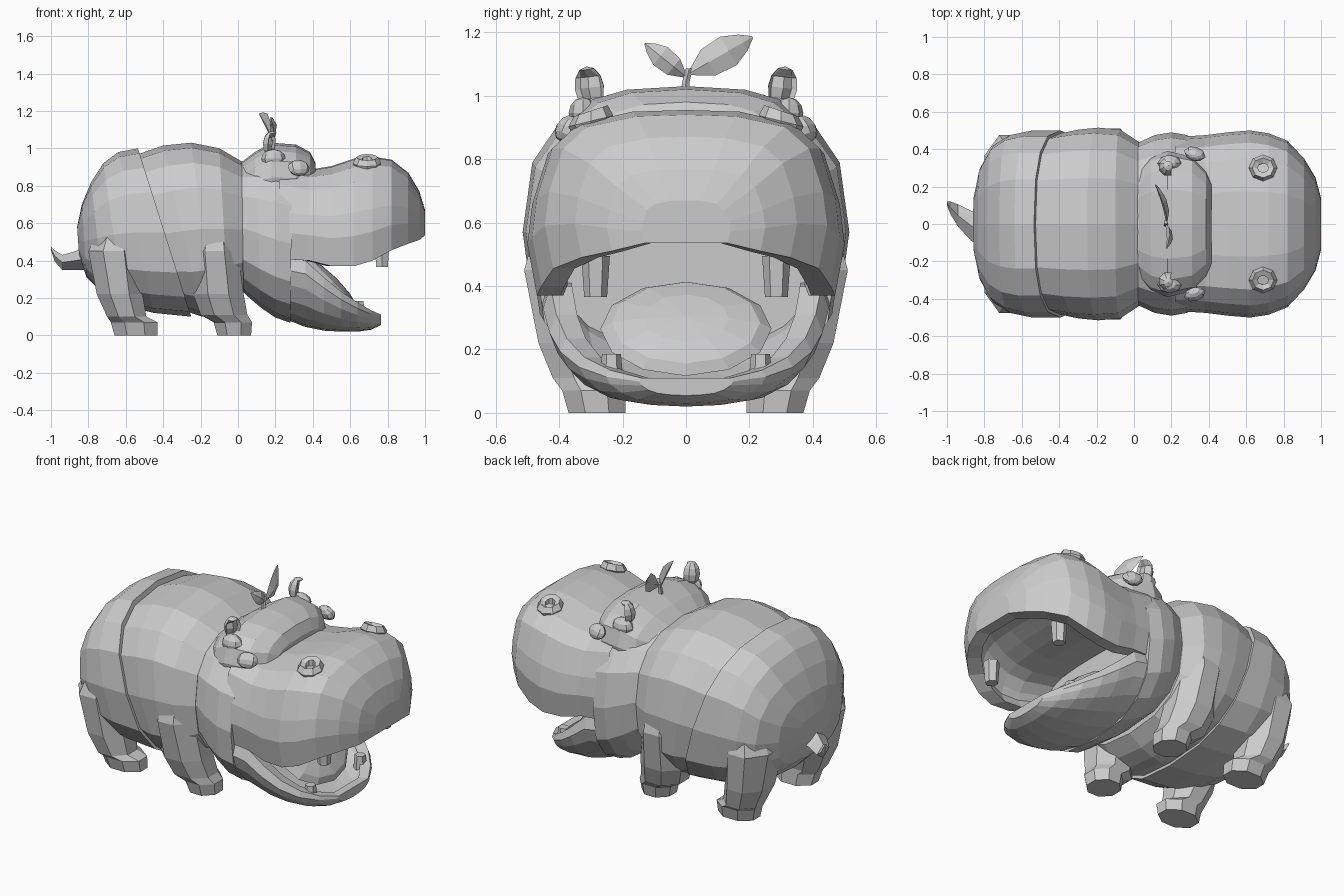
import bpy, bmesh, math
from mathutils import Vector, Matrix, Euler

if "Cube" in bpy.data.objects:
    bpy.data.objects.remove(bpy.data.objects["Cube"])


def finish(name, bm):
    bmesh.ops.recalc_face_normals(bm, faces=bm.faces)
    me = bpy.data.meshes.new(name)
    bm.to_mesh(me)
    bm.free()
    ob = bpy.data.objects.new(name, me)
    bpy.context.collection.objects.link(ob)
    return ob


def skin(name, rings):
    """Join closed rings of points and cap both ends."""
    bm = bmesh.new()
    vs = [[bm.verts.new(p) for p in r] for r in rings]
    n = len(vs[0])
    for a, b in zip(vs, vs[1:]):
        for i in range(n):
            j = (i + 1) % n
            bm.faces.new((a[i], a[j], b[j], b[i]))
    bm.faces.new(vs[0])
    bm.faces.new(vs[-1])
    return finish(name, bm)


def spow(v, p):
    return math.copysign(abs(v) ** p, v)


def barrel(name, sections, n=16, p=0.77):
    """Tilted rounded sections: x_top, z_top, x_bottom, z_bottom, half width."""
    rings = []
    for xt, zt, xb, zb, w in sections:
        ring = []
        for i in range(n):
            t = 2 * math.pi * i / n
            s = (spow(math.sin(t), p) + 1) / 2
            ring.append((xb + (xt - xb) * s, w * spow(math.cos(t), p), zb + (zt - zb) * s))
        rings.append(ring)
    return skin(name, rings)


def arch(half):
    return half + [(0, 1)] + [(-y, z) for y, z in reversed(half)]


MUZZLE = arch([(.94, 0), (1, .28), (.97, .5), (.87, .78), (.7, .92), (.35, .99)])
JAW = arch([(.94, 0), (.99, .2), (.93, .43), (.8, .68), (.6, .87), (.3, .97)])


def lip_shell(name, profile, sections, depth):
    """Hollow half of the mouth: x, z_crown, z_lip, half width."""
    bm = bmesh.new()
    x0 = sections[0][0]
    outer, inner = [], []
    for x, zc, zl, w in sections:
        outer.append([bm.verts.new((x, y * w, zl + (zc - zl) * z)) for y, z in profile])
        xi = x0 + (x - x0) * 0.91
        inner.append([bm.verts.new((xi, y * w * .84, zl + (zc - zl) * z * depth)) for y, z in profile])
    for part in (outer, inner):
        for a, b in zip(part, part[1:]):
            for i in range(len(profile) - 1):
                bm.faces.new((a[i], a[i + 1], b[i + 1], b[i]))
        bm.faces.new(part[-1])
    for k in range(len(sections) - 1):
        for e in (0, -1):
            bm.faces.new((outer[k][e], outer[k + 1][e], inner[k + 1][e], inner[k][e]))
    bm.faces.new((outer[-1][0], outer[-1][-1], inner[-1][-1], inner[-1][0]))
    return finish(name, bm)


def blob(name, loc, scale, rot=(0, 0, 0), seg=10, rows=6, cup=0):
    """Low-poly ellipsoid; cup dents the +x side."""
    bm = bmesh.new()
    bmesh.ops.create_uvsphere(bm, u_segments=seg, v_segments=rows, radius=1)
    for v in bm.verts:
        if cup and v.co.x > 0.6:
            v.co.x -= cup
    bm.transform(Matrix.LocRotScale(Vector(loc), Euler(rot), Vector(scale)))
    return finish(name, bm)


def leg(name, side, sections):
    """Stacked eight-sided sections: z, x0, x1, y0, y1."""
    rings = []
    for z, x0, x1, y0, y1 in sections:
        k = 0.5 / math.cos(math.pi / 8)
        rings.append([((x0 + x1) / 2 + (x1 - x0) * k * math.cos(t),
                       side * ((y0 + y1) / 2 + (y1 - y0) * k * math.sin(t)), z)
                      for t in [math.pi * (2 * i + 1) / 8 for i in range(8)]])
    return skin(name, rings)


def tooth(name, loc, r1, r2, depth):
    bm = bmesh.new()
    bmesh.ops.create_cone(bm, cap_ends=True, segments=6, radius1=r1, radius2=r2, depth=depth,
                          matrix=Matrix.Translation(loc))
    return finish(name, bm)


def leaf(name, base, tip, width):
    base, tip = Vector(base), Vector(tip)
    d = tip - base
    across = Vector((0, -d.z, d.y)).normalized()
    rings = []
    for t, w in ((0, .12), (.3, .9), (.62, 1), (.85, .55), (1, .06)):
        c = base + d * t + Vector((.02 * math.sin(math.pi * t), 0, 0))
        a = across * width * w
        th = Vector((.014 * w + .002, 0, 0))
        rings.append([c + a, c + th, c - a, c - th])
    return skin(name, rings)


# Body in two overlapping halves with a slanted seam
barrel("rear_body", [(-.535, 1.0, -.25, .10, .50), (-.64, .98, -.45, .12, .50),
                     (-.72, .92, -.61, .16, .475), (-.785, .82, -.72, .22, .42),
                     (-.835, .70, -.81, .31, .30), (-.86, .58, -.85, .43, .15)])
barrel("front_body", [(-.56, .96, -.28, .13, .48), (-.53, .97, -.25, .12, .485),
                      (-.40, 1.015, -.19, .10, .505), (-.25, 1.03, -.13, .11, .515),
                      (-.10, 1.0, -.05, .14, .505), (.02, .93, .03, .20, .44)])

# Head, crown and the two halves of the open mouth
barrel("head", [(-.02, .91, .02, .24, .43), (.02, .93, .05, .21, .44),
                (.10, .94, .12, .15, .475), (.20, .93, .20, .095, .49),
                (.29, .91, .28, .068, .475)])
barrel("crown", [(.01, .92, .01, .66, .28), (.09, .98, .09, .66, .36), (.18, 1.03, .18, .66, .39),
                 (.31, 1.02, .31, .66, .36), (.385, .98, .385, .72, .28),
                 (.415, .92, .415, .78, .22)])
lip_shell("upper_muzzle", MUZZLE, [(.22, .92, .41, .465), (.38, .885, .40, .475), (.50, .905, .37, .49),
                                   (.62, .945, .37, .50), (.72, .955, .40, .485), (.82, .94, .455, .445),
                                   (.91, .87, .49, .35), (.97, .77, .51, .25), (1.0, .67, .535, .14)], .36)
lip_shell("lower_jaw", JAW, [(.22, .10, .42, .46), (.36, .045, .40, .455), (.46, .025, .31, .435),
                             (.55, .02, .235, .40), (.64, .02, .175, .34), (.71, .03, .135, .255),
                             (.765, .055, .11, .15)], .6)
blob("tongue", (.49, 0, .265), (.21, .27, .055), (0, math.radians(45), 0), 12)

FRONT = [(0, -.11, .07, .19, .37), (.07, -.13, .075, .19, .39), (.11, -.20, .05, .19, .42),
         (.22, -.24, .03, .20, .465), (.45, -.25, 0, .20, .51), (.60, -.20, -.04, .20, .47)]
HIND = [(0, -.66, -.43, .19, .36), (.07, -.68, -.43, .19, .38), (.10, -.70, -.49, .19, .41),
        (.22, -.755, -.51, .15, .445), (.45, -.80, -.53, .10, .475), (.62, -.72, -.57, .10, .42)]

# Paired parts
for side, tag in ((1, "left"), (-1, "right")):
    leg("front_leg_" + tag, side, FRONT)
    leg("hind_leg_" + tag, side, HIND)
    blob("ear_" + tag, (.18, side * .305, 1.025), (.05, .05, .068), (-side * .1, .1, side * .4),
         8, 6, cup=.9)
    blob("ear_base_" + tag, (.19, side * .325, .945), (.065, .045, .05), seg=8)
    blob("eye_" + tag, (.325, side * .375, .895), (.06, .035, .045), (side * .5, 0, -side * .3), 8)
    tooth("upper_tooth_" + tag, (.77, side * .285, .43), .036, .045, .13)
    tooth("lower_tooth_" + tag, (.645, side * .235, .14), .038, .03, .09)
    # Nostril rim swept around a small circle
    bm = bmesh.new()
    grid = [[bm.verts.new(((.05 + .026 * math.cos(b)) * math.cos(a) + .69,
                           (.045 + .026 * math.cos(b)) * math.sin(a) + side * .30,
                           .92 + .034 * math.sin(b) - side * .35 * .05 * math.sin(a)))
             for b in [math.tau * j / 5 for j in range(5)]]
            for a in [math.tau * i / 8 for i in range(8)]]
    for i in range(8):
        for j in range(5):
            k, m = (i + 1) % 8, (j + 1) % 5
            bm.faces.new((grid[i][j], grid[k][j], grid[k][m], grid[i][m]))
    finish("nostril_" + tag, bm)

# Curled flat tail
skin("tail", [[(x, y + w, z), (x, y, z + h), (x, y - w, z), (x, y, z - h)]
              for x, y, z, w, h in [(-.81, -.03, .41, .09, .06), (-.87, -.01, .40, .08, .05),
                                    (-.94, .045, .39, .06, .04), (-.98, .085, .425, .035, .03),
                                    (-1.0, .11, .465, .01, .01)]])

# Sprout on the crown
skin("sprout_stem", [[(.17 + r * math.cos(t), y + r * math.sin(t), z)
                      for t in [math.tau * i / 5 for i in range(5)]]
                     for y, z, r in [(-.005, 1.0, .014), (0, 1.045, .012), (.01, 1.085, .012)]])
leaf("large_leaf", (.175, .01, 1.07), (.115, .21, 1.185), .052)
leaf("small_leaf", (.17, .0, 1.06), (.175, -.13, 1.165), .036)
